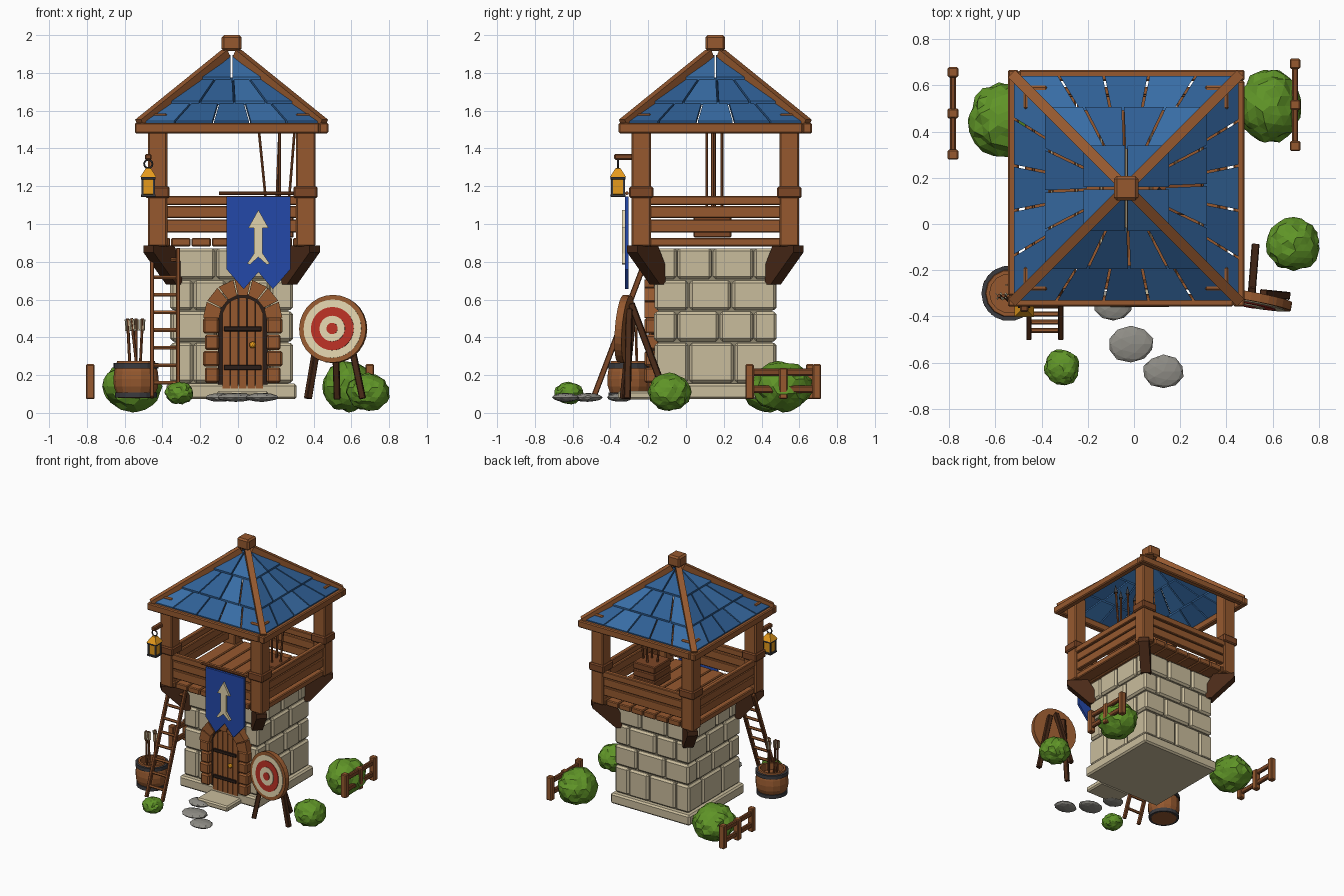
import bpy, bmesh, math, random
from mathutils import Matrix, Vector as V

if "Cube" in bpy.data.objects:
    bpy.data.objects.remove(bpy.data.objects["Cube"])
random.seed(4)
T, R = Matrix.Translation, Matrix.Rotation
I = Matrix.Identity(4)
COL = dict(wood='96592f', wood2='7d4726', dark='4a2a18', black='2a1d18', stone='c9bc9c', mortar='8f866f',
           grey='8f8d86', blue='2f5f95', blue2='386da6', cloth='2448a8', cream='e0d2ac', red='b83024',
           green='5f9427', amber='e59a1c', iron='3b3b3f')
parts, mats = {}, {}

def put(name, col, bm, M=I):
    """Add a piece to the named part."""
    bmesh.ops.recalc_face_normals(bm, faces=bm.faces)
    bm.transform(M)
    me = bpy.data.meshes.new('tmp')
    bm.to_mesh(me)
    parts.setdefault((name, col), bmesh.new()).from_mesh(me)
    bpy.data.meshes.remove(me)
    bm.free()

def box(name, col, c, s, bev=.006, M=I):
    bm = bmesh.new()
    bmesh.ops.create_cube(bm, size=1, matrix=T(c) @ Matrix.Diagonal((*s, 1)))
    if bev:
        bmesh.ops.bevel(bm, geom=bm.edges[:], offset=bev, segments=1, affect='EDGES')
    put(name, col, bm, M)

def hull(name, col, A, B, M=I):
    """Solid between two matching outlines."""
    bm = bmesh.new()
    a, b = [bm.verts.new(p) for p in A], [bm.verts.new(p) for p in B]
    n = len(a)
    bm.faces.new(a[::-1]); bm.faces.new(b)
    for i in range(n):
        bm.faces.new((a[i], a[(i + 1) % n], b[(i + 1) % n], b[i]))
    put(name, col, bm, M)

def slab(name, col, pts, y0, y1):
    """XZ outline extruded along y."""
    hull(name, col, [(x, y0, z) for x, z in pts], [(x, y1, z) for x, z in pts])

def aim(p, d):
    return T(p) @ V(d).to_track_quat('Z', 'Y').to_matrix().to_4x4()

def beam(name, col, p, q, w, h=None):
    d = V(q) - V(p)
    box(name, col, (0, 0, d.length / 2), (w, h or w, d.length), .004, aim(p, d))

def lathe(name, col, prof, M, n=16):
    bm = bmesh.new()
    vs = [bm.verts.new((r, 0, z)) for r, z in prof]
    es = [bm.edges.new((vs[i], vs[i + 1])) for i in range(len(vs) - 1)]
    bmesh.ops.spin(bm, geom=vs + es, cent=(0, 0, 0), axis=(0, 0, 1), angle=math.tau, steps=n, use_merge=True)
    bmesh.ops.remove_doubles(bm, verts=bm.verts[:], dist=1e-5)
    put(name, col, bm, M)

def rod(name, col, p, q, r, n=8, r2=None):
    d = V(q) - V(p)
    lathe(name, col, [(0, 0), (r, 0), (r if r2 is None else r2, d.length), (0, d.length)], aim(p, d), n)

C = (-.034, .155, 0)
SIDES = [T(C) @ R(k * math.pi / 2, 4, 'Z') for k in range(4)]

# stone tower with staggered corner blocks
box('tower_core', 'mortar', (C[0], C[1], .48), (.605, .605, .78), 0)
box('tower_base', 'stone', (C[0], C[1], .114), (.69, .69, .082), .012)
H, rows = .325, [.155, .375, .54, .705, .875]
for r in range(4):
    for k, M in enumerate(SIDES):
        e = H if (r + k) % 2 else H - .12
        n = 3 if e == H else 2
        us = [-e] + [-e + 2 * e * i / n + random.uniform(-.04, .04) for i in range(1, n)] + [e]
        for a, b in zip(us, us[1:]):
            box('tower_stones', 'stone', ((a + b) / 2, -H + .06, (rows[r] + rows[r + 1]) / 2),
                (b - a - .008, .12, rows[r + 1] - rows[r] - .008), .014, M)

# platform floor, posts, rails, braces
for i in range(8):
    box('floor_planks', 'wood', (C[0] - .376 + i * .1075, C[1], .904), (.102, .86, .045))
for M in SIDES:
    box('posts', 'wood', (-.392, -.392, 1.233), (.103, .103, .705), .008, M)
    box('post_collars', 'wood2', (-.392, -.392, 1.168), (.128, .128, .062), .008, M)
    for z, h in ((1.125, .048), (1.063, .064), (.99, .068)):
        box('rails', 'wood', (0, -.42 + (z < 1.1) * .008, z), (.70, .036, h), .005, M)
    prof = [(.44, .885), (.33, .885), (.29, .78), (.29, .68), (.32, .68), (.44, .85)]
    w = .027
    hull('corner_braces', 'dark', [(-d - w, -d + w, z) for d, z in prof],
         [(-d + w, -d - w, z) for d, z in prof], M)

# roof frame, tiles and cap
def on_roof(u, r, lift):
    return (u, -r, 1.915 - .78 * r + lift)
for k, M in enumerate(SIDES):
    box('eave_beams', 'wood', (-.024, -.488, 1.508), (.976, .048, .056), .007, M)
    p, q = V((-.488, -.488, 1.535)), V((-.03, -.03, 1.905))
    d = q - p
    x = V((1, -1, 0)).normalized()
    y = d.normalized().cross(x)
    hull('ridge_beams', 'wood', *[[e + x * a + y * b for a, b in ((-.022, -.02), (.022, -.02), (.022, .022), (-.022, .022))]
                                  for e in (p, q)], M)
    for j, (r0, r1, fs) in enumerate(((.485, .335, (-1, -.62, -.2, .2, .6, 1)), (.35, .17, (-1, -.48, .04, .52, 1)),
                                      (.185, .02, (-1, 0, 1)))):
        for i, (a, b) in enumerate(zip(fs, fs[1:])):
            g = .005
            edge = [(a * r0 + g, r0, .008), (b * r0 - g, r0, .008), (b * r1 - g, r1, -.006), (a * r1 + g, r1, -.006)]
            hull('roof_tiles', 'blue2' if (i + j + k) % 3 == 0 else 'blue',
                 [on_roof(u, r, l - .02) for u, r, l in edge], [on_roof(u, r, l) for u, r, l in edge], M)
box('roof_cap', 'wood', (C[0], C[1], 1.958), (.105, .105, .084), .012)

# arched door with block surround
X, ZS = .025, .5
def arch(hw, z0, n=12):
    return [(X + hw, z0)] + [(X + hw * math.cos(math.pi * i / n), ZS + hw * math.sin(math.pi * i / n))
                             for i in range(n + 1)] + [(X - hw, z0)]
slab('door_frame', 'black', arch(.13, .12), -.13, -.182)
for i in range(5):
    a, b = -.11 + i * .044 + .002, -.11 + (i + 1) * .044 - .002
    top = [(X + u, ZS + math.sqrt(max(0, .111 ** 2 - u * u))) for u in (b, (a + b) / 2, a)]
    slab('door_planks', 'wood', [(X + a, .13), (X + b, .13)] + top, -.17, -.195)
for z in (.445, .24):
    box('door_straps', 'black', (X, -.197, z), (.2, .014, .026), .003)
bm = bmesh.new()
bmesh.ops.create_icosphere(bm, subdivisions=2, radius=.018)
put('door_knob', 'amber', bm, T((.077, -.208, .36)))
for s in (-1, 1):
    for i in range(4):
        w = .085 if i % 2 else .075
        box('door_blocks', 'wood', (X + s * (.126 + w / 2), -.18, .2 + i * .087), (w, .08, .083), .01)
for i in range(7):
    a, b = [math.pi * (i + t) / 7 for t in (.04, .96)]
    slab('door_blocks', 'wood', [(X + r * math.cos(t), ZS + r * math.sin(t))
                                for r, t in ((.125, a), (.21, a), (.21, b), (.125, b))], -.14, -.22)
box('door_step', 'stone', (X, -.27, .094), (.27, .18, .045), .01)

# banner with upward arrow
rod('banner_rod', 'wood2', (-.1, -.313, 1.163), (.295, -.313, 1.163), .01)
slab('banner', 'cloth', [(-.06, 1.145), (.277, 1.145), (.277, .76), (.185, .655), (.108, .745), (.03, .655), (-.06, .76)], -.304, -.322)
half = [(0, 1.075), (.053, .98), (.022, .98), (.022, .845), (.06, .79), (.045, .785), (0, .825)]
slab('banner_arrow', 'cream', [(.108 + u, z) for u, z in half] + [(.108 - u, z) for u, z in half[-2:0:-1]], -.315, -.338)

# ladder leaning under the platform
lad = lambda x, t: (x, -.49 + .3 * t, .08 + .79 * t)
for x in (-.455, -.317):
    beam('ladder_rails', 'wood2', lad(x, 0), lad(x, 1), .022, .03)
for i in range(8):
    t = .1 + i * .118
    rod('ladder_rungs', 'wood', lad(-.455, t), lad(-.317, t), .011, 6)

# hanging lantern
L = (-.475, -.36)
box('lantern_arm', 'wood2', (-.475, -.325, 1.355), (.036, .11, .03))
lathe('lantern_hook', 'iron', [(.022 + .005 * math.cos(a), .005 * math.sin(a)) for a in [math.tau * i / 6 for i in range(7)]],
      T((*L, 1.318)) @ R(math.pi / 2, 4, 'X'), 12)
box('lantern_glass', 'amber', (*L, 1.197), (.058, .058, .085), .003)
for z in (1.15, 1.242):
    box('lantern_frame', 'iron', (*L, z), (.078, .078, .014), .002)
for a in (-1, 1):
    for b in (-1, 1):
        box('lantern_frame', 'iron', (L[0] + a * .031, L[1] + b * .031, 1.196), (.01, .01, .09), 0)
lathe('lantern_roof', 'amber', [(0, 0), (.06, 0), (.02, .045), (0, .05)], T((*L, 1.249)) @ R(math.pi / 4, 4, 'Z'), 4)

# barrel with arrows
B = T((-.54, -.3, 0))
lathe('barrel', 'wood', [(0, .08), (.095, .08), (.117, .14), (.12, .18), (.115, .22), (.1, .275), (.084, .275), (.086, .22), (0, .22)], B, 14)
for z, r in ((.095, .1), (.25, .108)):
    lathe('barrel_hoops', 'iron', [(r - .012, z - .014), (r + .012, z - .014), (r + .012, z + .014), (r - .012, z + .014), (r - .012, z - .014)], B, 18)

def arrow(name, p, q, tip):
    rod(name + '_shafts', 'wood2', p, q, .008, 6)
    d = (V(q) - V(p)).normalized()
    if tip:
        rod(name + '_heads', 'iron', q, V(q) + d * .07, .02, 4, 0)
    else:
        for k in range(2):
            box(name + '_feathers', 'cream', (0, 0, 0), (.034, .004, .06), 0, aim(V(q) - d * .035, d) @ R(k * math.pi / 2, 4, 'Z'))
for dx, dy, e in ((-.03, -.02, -.01), (.02, .01, .02), (0, .04, .005), (.01, -.04, -.03)):
    arrow('barrel_arrow', (-.54 + dx, -.3 + dy, .2), (-.545 + dx + e, -.3 + dy - e, .5), False)

# arrow crate on the platform
for i in range(3):
    box('arrow_crate', 'wood2', (.2, .14, .955 + i * .057), (.19, .2, .053))
for dx, dy, e in ((-.04, 0, -.05), (.02, -.03, 0), (.06, .01, .04), (0, .05, .02)):
    arrow('crate_arrow', (.2 + dx, .14 + dy, 1.0), (.2 + dx + e, .14 + dy, 1.5), True)

# archery target on three legs
A = aim((.504, -.325, .444), (-.18, -1, .08))
for i, (r, c) in enumerate(((.18, 'wood'), (.155, 'cream'), (.115, 'red'), (.068, 'cream'), (.03, 'red'))):
    h = .02 + .004 * i
    lathe('target_ring_%d' % i, c, [(0, -.018), (r, -.018), (r, h), (0, h)] if i == 0 else [(0, 0), (r, 0), (r, h), (0, h)], A, 28)
for p, q in (((.45, -.28, .55), (.37, -.33, .075)), ((.56, -.3, .55), (.66, -.31, .075)), ((.51, -.29, .58), (.525, -.1, .075))):
    beam('target_legs', 'dark', p, q, .034)

# side fences
for x, y in ((-.783, .478), (.697, .515)):
    for i in (-1, 0, 1):
        box('fence_posts', 'wood', (x, y + i * .178, .165 - (i == 0) * .01), (.046, .044, .185 - (i == 0) * .02))
    for z in (.215, .125):
        box('fence_rails', 'wood2', (x, y, z), (.026, .39, .038))

# bushes and stepping stones
def blob(name, col, c, s, sub, jit):
    bm = bmesh.new()
    bmesh.ops.create_icosphere(bm, subdivisions=sub, radius=1)
    for v in bm.verts:
        v.co *= 1 + random.uniform(-jit, jit * .4)
    put(name, col, bm, T(c) @ Matrix.Diagonal((*s, 1)))
for c, s in (((-.56, .45, .14), (.155, .165, .135)), ((.585, .51, .14), (.14, .16, .135)),
             ((.69, -.088, .11), (.118, .116, .1)), ((-.31, -.62, .105), (.078, .08, .06))):
    blob('bushes', 'green', c, s, 3, .1)
for c, s in (((-.09, -.35), (.085, .07)), ((-.013, -.52), (.102, .08)), ((.127, -.638), (.09, .072))):
    blob('stepping_stones', 'grey', (*c, .082), (*s, .024), 2, .06)

# turn the collected parts into objects
for (name, col), bm in parts.items():
    me = bpy.data.meshes.new(name)
    bm.to_mesh(me)
    if col not in mats:
        m = mats[col] = bpy.data.materials.new(col)
        rgb = [int(COL[col][i:i + 2], 16) / 255 for i in (0, 2, 4)]
        m.diffuse_color = (*[((c + .055) / 1.055) ** 2.4 for c in rgb], 1)
        m.use_nodes = True
        m.node_tree.nodes["Principled BSDF"].inputs["Base Color"].default_value = m.diffuse_color
    me.materials.append(mats[col])
    bpy.context.collection.objects.link(bpy.data.objects.new(name, me))
